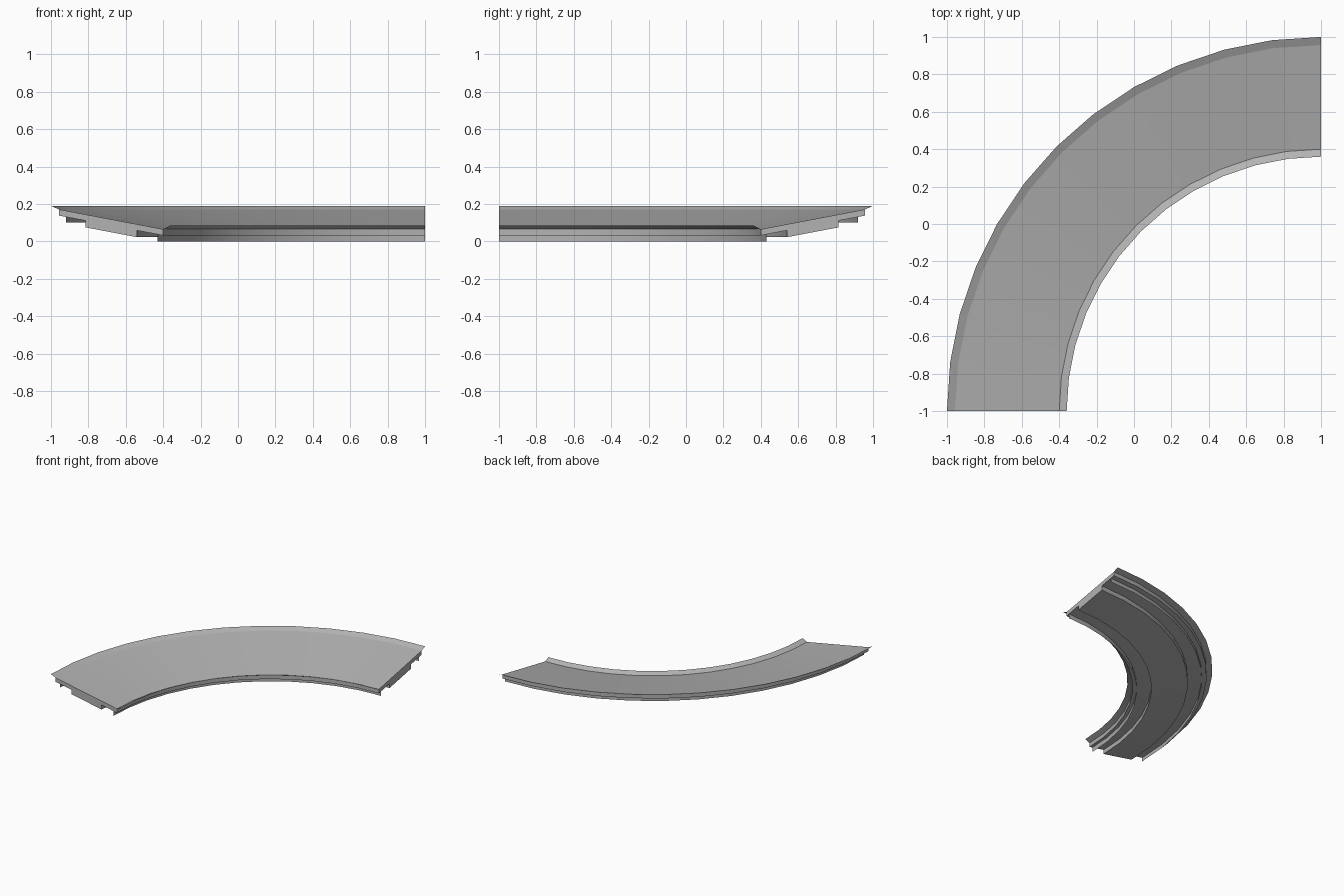
import bpy, bmesh, math
from mathutils import Vector

cube = bpy.data.objects.get("Cube")
if cube:
    bpy.data.objects.remove(cube, do_unlink=True)

CENTRE = Vector((1, -1, 0))   # centre of the bend
STEPS = 12

grey = bpy.data.materials.new("concrete_grey")
grey.use_nodes = True
colour = (0.45, 0.45, 0.45, 1)
grey.diffuse_color = colour
grey.node_tree.nodes["Principled BSDF"].inputs["Base Color"].default_value = colour


def sweep(name, profile, solid=False):
    """Sweep a (radius, height) profile through the quarter bend."""
    bm = bmesh.new()
    verts = [bm.verts.new((CENTRE.x - r, CENTRE.y, z)) for r, z in profile]
    pairs = list(zip(verts, verts[1:]))
    if solid:
        pairs.append((verts[-1], verts[0]))
    edges = [bm.edges.new(p) for p in pairs]
    out = bmesh.ops.spin(bm, geom=verts + edges, cent=CENTRE, axis=(0, 0, 1),
                         angle=-math.pi / 2, steps=STEPS)
    if solid:
        # close both ends of the swept body
        bm.faces.new(verts)
        last = [e for e in out["geom_last"] if isinstance(e, bmesh.types.BMEdge)]
        bmesh.ops.contextual_create(bm, geom=last)
        bmesh.ops.recalc_face_normals(bm, faces=bm.faces)
    else:
        # open sheets face upward, or toward the inside of the bend
        bm.normal_update()
        for f in bm.faces:
            inward = CENTRE - f.calc_center_median()
            inward.z = 0
            side = f.normal.z if abs(f.normal.z) > 0.1 else f.normal.dot(inward)
            if side < 0:
                f.normal_flip()
    mesh = bpy.data.meshes.new(name)
    bm.to_mesh(mesh)
    bm.free()
    mesh.materials.append(grey)
    obj = bpy.data.objects.new(name, mesh)
    bpy.context.collection.objects.link(obj)
    bpy.ops.object.select_all(action="DESELECT")
    obj.select_set(True)
    bpy.context.view_layer.objects.active = obj
    bpy.ops.object.shade_smooth_by_angle(angle=math.radians(10))
    return obj


# Banked deck with the deep core under it
INNER, OUTER = 1.40, 1.957
THICK, CORE = 0.033, 0.036


def deck(r):
    return 0.065 + (r - INNER) * 0.19


body = [(INNER, deck(INNER)), (OUTER, deck(OUTER)), (OUTER, deck(OUTER) - THICK)]
for r, drops in ((1.815, (THICK, THICK + CORE)), (1.54, (THICK + CORE, THICK))):
    body += [(r, deck(r) - d) for d in drops]
body.append((INNER, deck(INNER) - THICK))
sweep("banked_deck", body, solid=True)

# Raised lips along both edges
sweep("outer_lip", [(OUTER, deck(OUTER)), (2.0, 0.19)])
sweep("inner_lip", [(1.36, 0.085), (INNER, deck(INNER))])

# Thin skirts hanging below the deck
sweep("outer_skirt", [(1.92, deck(1.92) - THICK), (1.92, 0.10)])
sweep("inner_skirt", [(1.43, deck(1.43) - THICK), (1.43, 0)])
